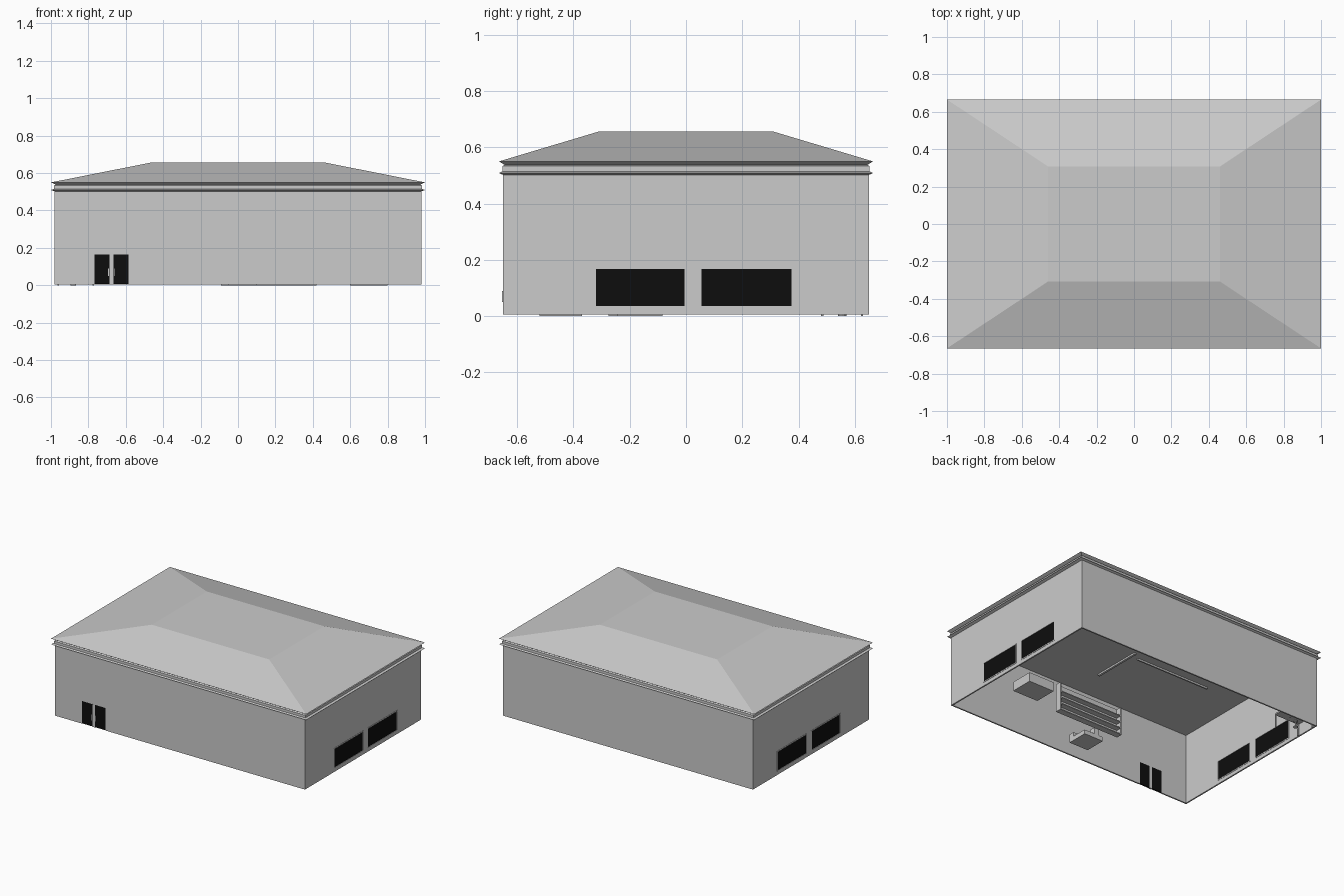
import bpy, bmesh

if "Cube" in bpy.data.objects:
    bpy.data.objects.remove(bpy.data.objects["Cube"])

black = bpy.data.materials.new("dark_glass")
black.diffuse_color = (0.004, 0.004, 0.004, 1)
black.use_nodes = True
black.node_tree.nodes["Principled BSDF"].inputs["Base Color"].default_value = black.diffuse_color


def finish(name, bm, mat=None):
    bmesh.ops.recalc_face_normals(bm, faces=bm.faces)
    me = bpy.data.meshes.new(name)
    bm.to_mesh(me)
    bm.free()
    ob = bpy.data.objects.new(name, me)
    bpy.context.collection.objects.link(ob)
    if mat:
        me.materials.append(mat)
    return ob


def boxes(name, specs, mat=None):
    """One object from boxes given as (x0, x1, y0, y1, z0, z1)."""
    bm = bmesh.new()
    for x0, x1, y0, y1, z0, z1 in specs:
        vs = bmesh.ops.create_cube(bm, size=1)["verts"]
        for v in vs:
            v.co = ((x0 + x1) / 2 + v.co.x * (x1 - x0),
                    (y0 + y1) / 2 + v.co.y * (y1 - y0),
                    (z0 + z1) / 2 + v.co.z * (z1 - z0))
    return finish(name, bm, mat)


def loft(name, rings, caps=True, closed=False):
    """Stack of rectangular rings (half x, half y, z) joined by walls."""
    bm = bmesh.new()
    loops = [[bm.verts.new((sx * hx, sy * hy, z))
              for sx, sy in ((-1, -1), (1, -1), (1, 1), (-1, 1))]
             for hx, hy, z in rings]
    pairs = list(zip(loops, loops[1:]))
    if closed:
        pairs.append((loops[-1], loops[0]))
    for a, b in pairs:
        for i in range(4):
            j = (i + 1) % 4
            bm.faces.new((a[i], a[j], b[j], b[i]))
    if caps:
        bm.faces.new(loops[0][::-1])
        bm.faces.new(loops[-1])
    return finish(name, bm)


# Hollow walls, open underneath
X, Y, T = 0.98, 0.65, 0.01
walls = loft("walls", [(X, Y, 0.005), (X, Y, 0.505),
                       (X - T, Y - T, 0.505), (X - T, Y - T, 0.005)],
             caps=False, closed=True)

# Cornice and hipped roof with a flat top; its underside is the ceiling
loft("cornice_and_roof", [(X, Y, 0.502), (1.0, 0.665, 0.509),
                          (0.985, 0.653, 0.515), (0.985, 0.653, 0.533),
                          (0.975, 0.645, 0.538), (1.0, 0.665, 0.55),
                          (0.46, 0.308, 0.657)])

# Window and door openings
panes, frames, cuts = [], [], []
F = 0.006
for s in (-1, 1):
    for y0, y1 in ((-0.32, -0.005), (0.055, 0.375)):
        z0, z1 = 0.036, 0.168
        a, b = sorted((s * (X + 0.002), s * (X - T - 0.002)))
        panes.append((a + 0.003, b - 0.003, y0, y1, z0, z1))
        cuts.append((a - 0.02, b + 0.02, y0 - F, y1 + F, z0 - F, z1 + F))
        frames += [(a, b, y0 - F, y0, z0 - F, z1 + F),
                   (a, b, y1, y1 + F, z0 - F, z1 + F),
                   (a, b, y0, y1, z0 - F, z0), (a, b, y0, y1, z1, z1 + F)]
doors = []
for x0, x1 in ((-0.767, -0.686), (-0.666, -0.585)):
    doors.append((x0, x1, -Y, -Y + T, 0.007, 0.165))
cuts.append((-0.767, -0.585, -Y - 0.03, -Y + 0.03, 0.003, 0.165))
cutter = boxes("opening_cutter", cuts)
cutter.hide_render = True
cutter.hide_viewport = True
m = walls.modifiers.new("openings", "BOOLEAN")
m.object = cutter
m.operation = "DIFFERENCE"
m.solver = "EXACT"
boxes("window_panes", panes, black)
boxes("window_frames", frames)
boxes("door_panels", doors, black)
boxes("door_post", [(-0.686, -0.666, -Y - 0.001, -Y + T + 0.001, 0.005, 0.165)])
boxes("door_handles", [(x, x + 0.004, -Y - 0.004, -Y, 0.05, 0.09)
                       for x in (-0.695, -0.661)])

# Low table
boxes("low_table", [(0.6, 0.8, -0.245, -0.083, 0.0, 0.065)])

# Shelf unit with its open side to the back
sx0, sx1, sy0, sy1 = -0.09, 0.42, -0.275, -0.23
shelf = [(sx0, sx1, sy0, sy0 + 0.006, 0, 0.2),
         (sx0, sx0 + 0.008, sy0, sy1, 0, 0.2),
         (sx1 - 0.008, sx1, sy0, sy1, 0, 0.2)]
shelf += [(sx0, sx1, sy0, sy1, z, z + 0.006) for z in (0.0, 0.045, 0.09, 0.135)]
boxes("shelf_unit", shelf)

# Bench with two raised ends
boxes("bench", [(-0.05, 0.1, -0.52, -0.37, 0.0, 0.03),
                (0.06, 0.1, -0.52, -0.48, 0.03, 0.06),
                (-0.02, 0.02, -0.41, -0.37, 0.03, 0.075)])

# Corner table with legs, and a small stool
boxes("corner_table", [(-0.965, -0.77, 0.48, 0.63, 0.085, 0.095)] +
      [(x, x + 0.008, y, y + 0.008, 0, 0.085)
       for x in (-0.965, -0.778) for y in (0.48, 0.622)])
bm = bmesh.new()
for r, d, z in ((0.015, 0.006, 0.003), (0.005, 0.04, 0.025), (0.016, 0.008, 0.046)):
    vs = bmesh.ops.create_cone(bm, cap_ends=True, segments=12, radius1=r,
                               radius2=r, depth=d)["verts"]
    bmesh.ops.translate(bm, verts=vs, vec=(-0.88, 0.555, z))
finish("stool", bm)

# Thin rails under the ceiling
boxes("ceiling_rails", [(-0.05, -0.035, -0.40, -0.04, 0.49, 0.502),
                        (-0.68, -0.1, -0.09, -0.08, 0.49, 0.502)])
